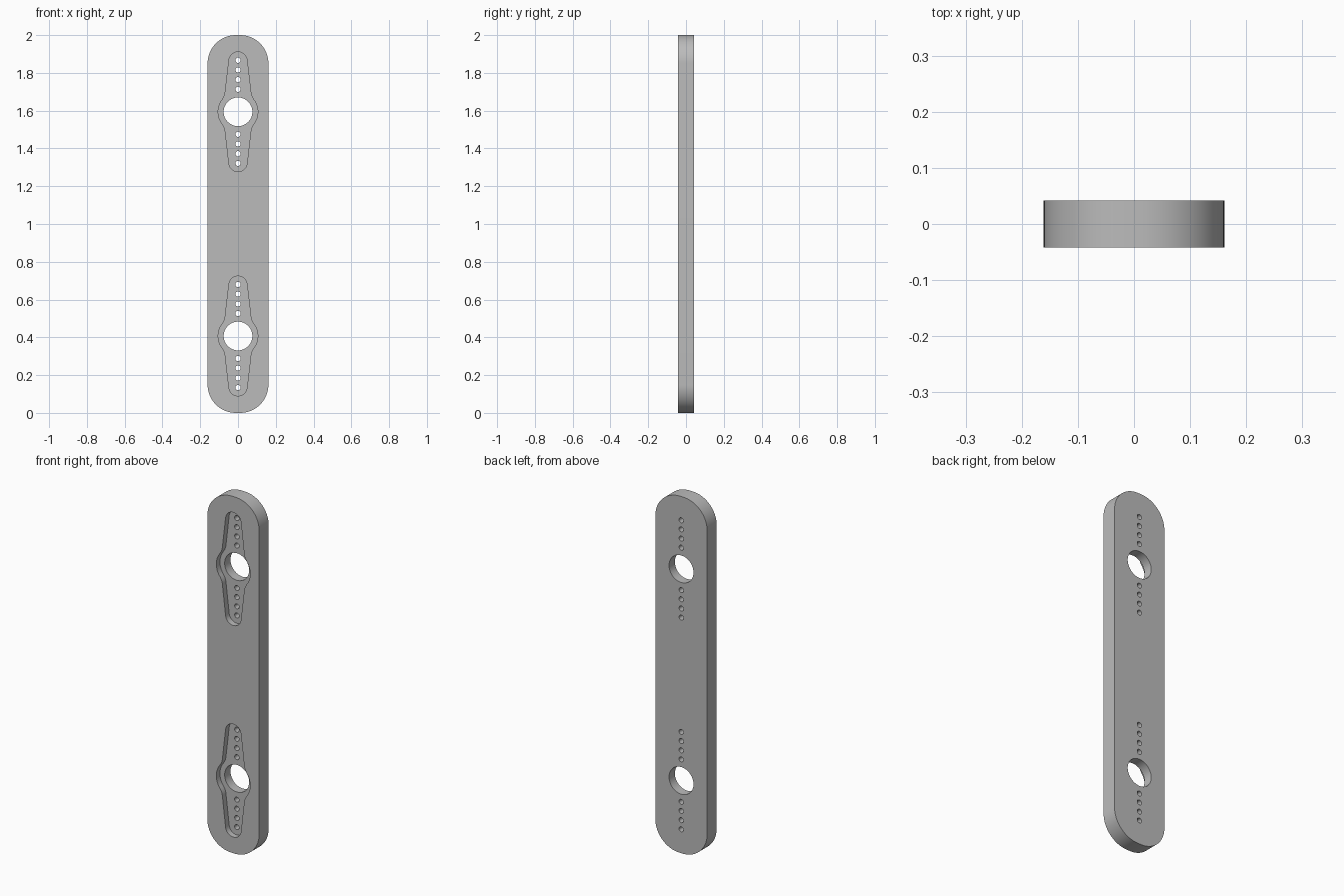
import bpy, bmesh
from math import sin, cos, radians

if "Cube" in bpy.data.objects:
    bpy.data.objects.remove(bpy.data.objects["Cube"], do_unlink=True)

HALF_W, HALF_T, CORNER = 0.161, 0.042, 0.15
POCKET_DEPTH = 0.032
CENTRES = (0.407, 1.594)
PIN_OFFSETS = (0.119, 0.17, 0.222, 0.273)

grey = bpy.data.materials.new("plain grey")
grey.use_nodes = True
colour = (0.5, 0.5, 0.5, 1)
grey.diffuse_color = colour
grey.node_tree.nodes["Principled BSDF"].inputs["Base Color"].default_value = colour


def arc(cx, cz, r, a0, a1, n):
    """Points (x, z) along an arc, angles in degrees."""
    angles = [radians(a0 + (a1 - a0) * i / n) for i in range(n + 1)]
    return [(cx + r * cos(a), cz + r * sin(a)) for a in angles]


def prisms(name, outlines, y0, y1):
    """One object holding every (x, z) outline extruded from y0 to y1."""
    bm = bmesh.new()
    for pts in outlines:
        face = bm.faces.new([bm.verts.new((x, y0, z)) for x, z in pts])
        side = bmesh.ops.extrude_face_region(bm, geom=[face])["geom"]
        moved = [v for v in side if isinstance(v, bmesh.types.BMVert)]
        bmesh.ops.translate(bm, verts=moved, vec=(0, y1 - y0, 0))
    bmesh.ops.recalc_face_normals(bm, faces=bm.faces)
    mesh = bpy.data.meshes.new(name)
    bm.to_mesh(mesh)
    bm.free()
    mesh.materials.append(grey)
    obj = bpy.data.objects.new(name, mesh)
    bpy.context.collection.objects.link(obj)
    return obj


def cut(target, cutter):
    mod = target.modifiers.new(cutter.name, "BOOLEAN")
    mod.operation, mod.solver, mod.object = "DIFFERENCE", "EXACT", cutter
    bpy.ops.object.modifier_apply(modifier=mod.name)
    bpy.data.objects.remove(cutter, do_unlink=True)


# Bar with rounded ends
outline = []
for sx, sz, start in ((1, 1, 0), (-1, 1, 90), (-1, -1, 180), (1, -1, 270)):
    outline += arc(sx * (HALF_W - CORNER), 1 + sz * (1 - CORNER), CORNER,
                   start, start + 90, 20)
bar = prisms("mounting_bar", [outline], -HALF_T, HALF_T)
bpy.context.view_layer.objects.active = bar
bar.select_set(True)

# Two-armed recess: hub arc, soft neck, tapering arm, round tip
quarter = arc(0, 0, 0.105, 0, 38, 10)
quarter += [(0.075, 0.078), (0.07, 0.09), (0.068, 0.1)]
quarter += arc(0, 0.269, 0.048, 8, 90, 10)
upper = quarter + [(-x, z) for x, z in quarter[-2::-1]]
horn = upper + [(x, -z) for x, z in upper[-2:0:-1]]
recesses = [[(x, z + c) for x, z in horn] for c in CENTRES]
cut(bar, prisms("recess_cutter", recesses, -0.1, -HALF_T + POCKET_DEPTH))

# Through holes: a large hub hole and a row of pin holes on each arm
holes = []
for c in CENTRES:
    holes.append(arc(0, c, 0.076, 0, 352.5, 47))
    for d in PIN_OFFSETS:
        for s in (-1, 1):
            holes.append(arc(0, c + s * d, 0.014, 0, 345, 23))
cut(bar, prisms("hole_cutter", holes, -0.1, 0.1))

bpy.ops.object.shade_smooth_by_angle(angle=radians(30))
